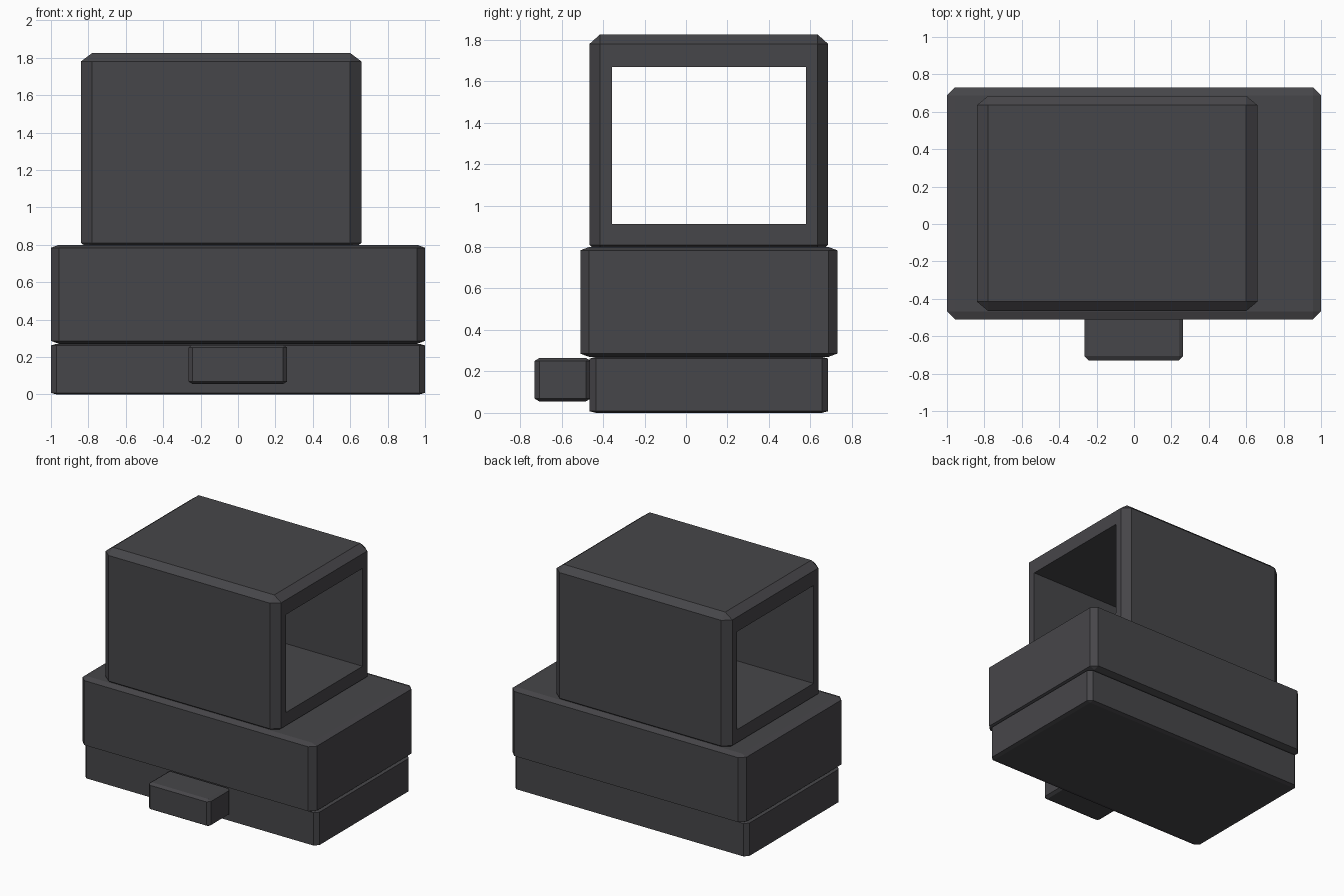
import bpy
import bmesh
import math

default_cube = bpy.data.objects.get("Cube")
if default_cube:
    bpy.data.objects.remove(default_cube, do_unlink=True)

# Single dark grey finish
charcoal = bpy.data.materials.new("charcoal")
charcoal.use_nodes = True
colour = (0.062, 0.061, 0.067, 1)
charcoal.diffuse_color = colour
charcoal.node_tree.nodes["Principled BSDF"].inputs["Base Color"].default_value = colour


def chamfered_box(low, high, cut):
    """Box between two corners, with its own chamfer width along each axis."""
    bm = bmesh.new()
    for sx in (0, 1):
        for sy in (0, 1):
            for sz in (0, 1):
                side = (sx, sy, sz)
                outer = [(low, high)[s][i] for i, s in enumerate(side)]
                inner = [outer[i] + (cut[i], -cut[i])[s] for i, s in enumerate(side)]
                for axis in range(3):
                    point = list(inner)
                    point[axis] = outer[axis]
                    bm.verts.new(point)
    bmesh.ops.convex_hull(bm, input=bm.verts[:])
    bmesh.ops.dissolve_limit(bm, angle_limit=math.radians(1),
                             verts=bm.verts[:], edges=bm.edges[:])
    bmesh.ops.recalc_face_normals(bm, faces=bm.faces[:])
    return bm


def cut_tunnel(bm, y_range, z_range):
    """Open a rectangular tunnel through the box from left to right."""
    ends = [f for f in bm.faces if abs(f.normal.x) > 0.99]
    bmesh.ops.inset_individual(bm, faces=ends, thickness=0.03)
    rim = []
    for face in ends:
        centre = face.calc_center_median()
        for v in face.verts:
            v.co.y = y_range[v.co.y > centre.y]
            v.co.z = z_range[v.co.z > centre.z]
        rim += face.edges[:]
    bmesh.ops.delete(bm, geom=ends, context="FACES_ONLY")
    bmesh.ops.bridge_loops(bm, edges=rim)
    bmesh.ops.recalc_face_normals(bm, faces=bm.faces[:])


def add_part(name, bm):
    mesh = bpy.data.meshes.new(name)
    bm.to_mesh(mesh)
    bm.free()
    mesh.materials.append(charcoal)
    part = bpy.data.objects.new(name, mesh)
    bpy.context.collection.objects.link(part)


# Stacked lower blocks and the front step
add_part("base", chamfered_box((-1, -0.465, 0), (1, 0.685, 0.27), (0.03, 0.03, 0.008)))
add_part("body", chamfered_box((-1, -0.51, 0.27), (1, 0.73, 0.8), (0.043, 0.043, 0.016)))
add_part("front_step", chamfered_box((-0.265, -0.73, 0.055), (0.263, -0.46, 0.265),
                                     (0.023, 0.023, 0.014)))

# Cab, open from side to side
cab = chamfered_box((-0.84, -0.465, 0.765), (0.66, 0.685, 1.825), (0.06, 0.05, 0.045))
cut_tunnel(cab, (-0.357, 0.578), (0.911, 1.667))
add_part("cab", cab)
